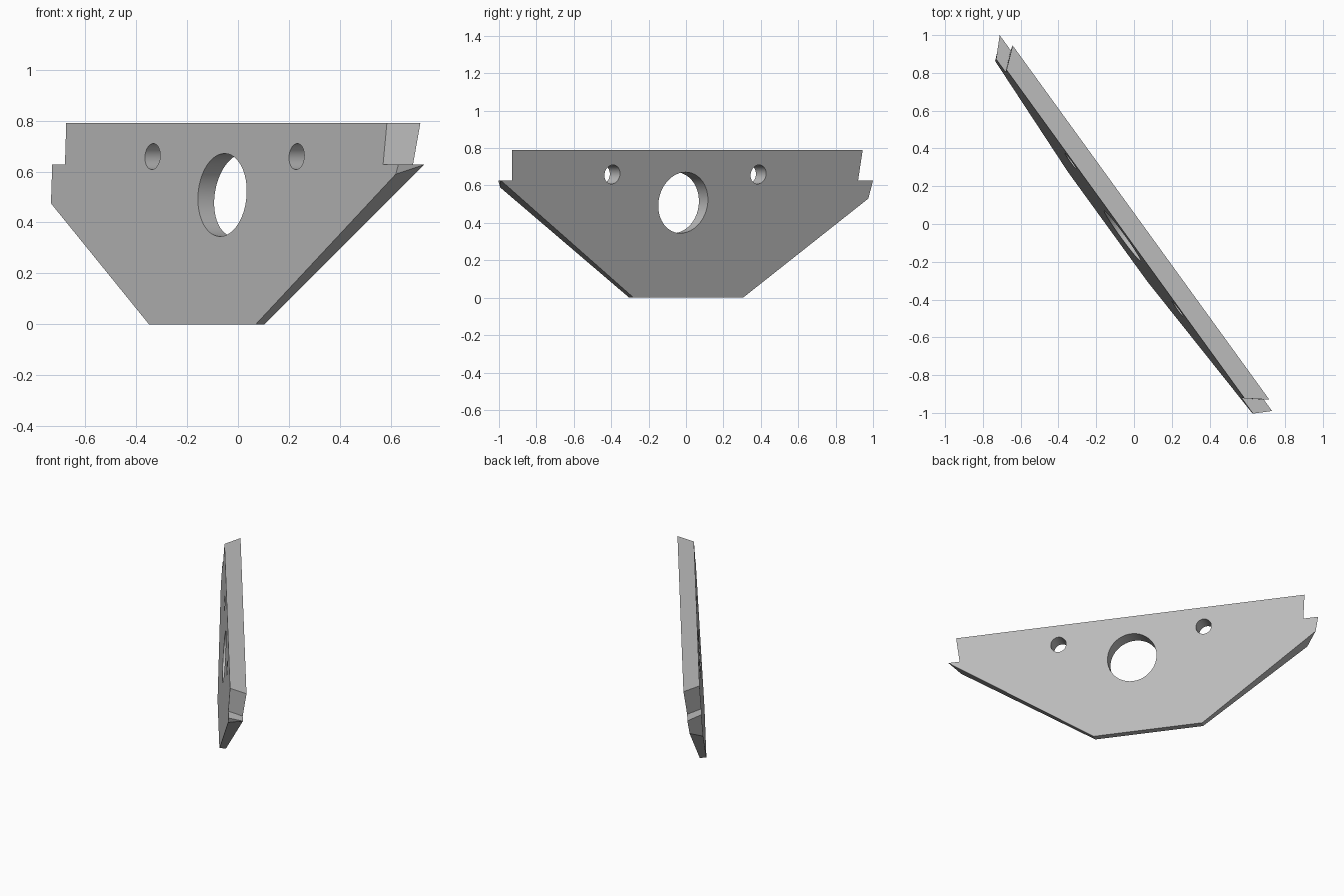
import bpy, bmesh, math
from mathutils import Vector, Matrix

cube = bpy.data.objects.get("Cube")
if cube:
    bpy.data.objects.remove(cube, do_unlink=True)

grey = bpy.data.materials.new("light grey")
grey.use_nodes = True
colour = (0.5, 0.5, 0.5, 1)
grey.diffuse_color = colour
grey.node_tree.nodes["Principled BSDF"].inputs["Base Color"].default_value = colour

SLOPE = 1.38            # diagonal run of the plate, y per x
TOP, LEDGE = 0.79, 0.627
NORMAL = Vector((SLOPE, 1, 0)).normalized()


def front_point(x, z):
    return Vector((x, (-0.150 + 0.084 * z - x) * SLOPE, z))


def back_point(y, z):
    return Vector((-0.098 + 0.178 * z - y / SLOPE, y, z))


# Notched outlines, matched corner by corner
front = [(-0.675, TOP), (-0.68, LEDGE), (-0.73, LEDGE), (-0.735, 0.475), (-0.35, 0),
         (0.07, 0), (0.62, 0.59), (0.63, LEDGE), (0.57, LEDGE), (0.585, TOP)]
back = [(0.945, TOP), (0.92, LEDGE), (1.0, LEDGE), (0.975, 0.53), (0.305, 0),
        (-0.28, 0), (-0.99, LEDGE), (-0.99, LEDGE), (-0.93, LEDGE), (-0.93, TOP)]

# Tapered plate lofted between the outlines
bm = bmesh.new()
f = [bm.verts.new(front_point(*p)) for p in front]
b = [bm.verts.new(back_point(*p)) for p in back]
bm.faces.new(f)
bm.faces.new(b[::-1])
n = len(f)
for i in range(n):
    j = (i + 1) % n
    bm.faces.new((f[i], b[i], b[j], f[j]))
bmesh.ops.remove_doubles(bm, verts=bm.verts, dist=0.0005)
bmesh.ops.recalc_face_normals(bm, faces=bm.faces)
mesh = bpy.data.meshes.new("notched_plate")
bm.to_mesh(mesh)
bm.free()
mesh.materials.append(grey)
plate = bpy.data.objects.new("notched_plate", mesh)
bpy.context.collection.objects.link(plate)


# Round holes through the plate
def drill(name, centre, radius):
    bm = bmesh.new()
    turn = NORMAL.to_track_quat("Z", "Y").to_matrix().to_4x4()
    bmesh.ops.create_cone(bm, cap_ends=True, segments=48, radius1=radius, radius2=radius,
                          depth=0.6, matrix=Matrix.Translation(centre) @ turn)
    me = bpy.data.meshes.new(name)
    bm.to_mesh(me)
    bm.free()
    me.materials.append(grey)
    cutter = bpy.data.objects.new(name, me)
    bpy.context.collection.objects.link(cutter)
    mod = plate.modifiers.new(name, "BOOLEAN")
    mod.operation, mod.solver, mod.object = "DIFFERENCE", "EXACT", cutter
    return cutter


cutters = [drill("centre_hole_cutter", (-0.03, -0.04, 0.508), 0.163),
           drill("left_hole_cutter", (0.267, -0.422, 0.659), 0.051),
           drill("right_hole_cutter", (-0.298, 0.36, 0.659), 0.051)]

# Apply the cuts, drop the cutters and smooth the hole walls
bpy.ops.object.select_all(action="DESELECT")
plate.select_set(True)
bpy.context.view_layer.objects.active = plate
for mod in list(plate.modifiers):
    bpy.ops.object.modifier_apply(modifier=mod.name)
for cutter in cutters:
    bpy.data.objects.remove(cutter, do_unlink=True)
bpy.ops.object.shade_smooth_by_angle(angle=math.radians(20))
